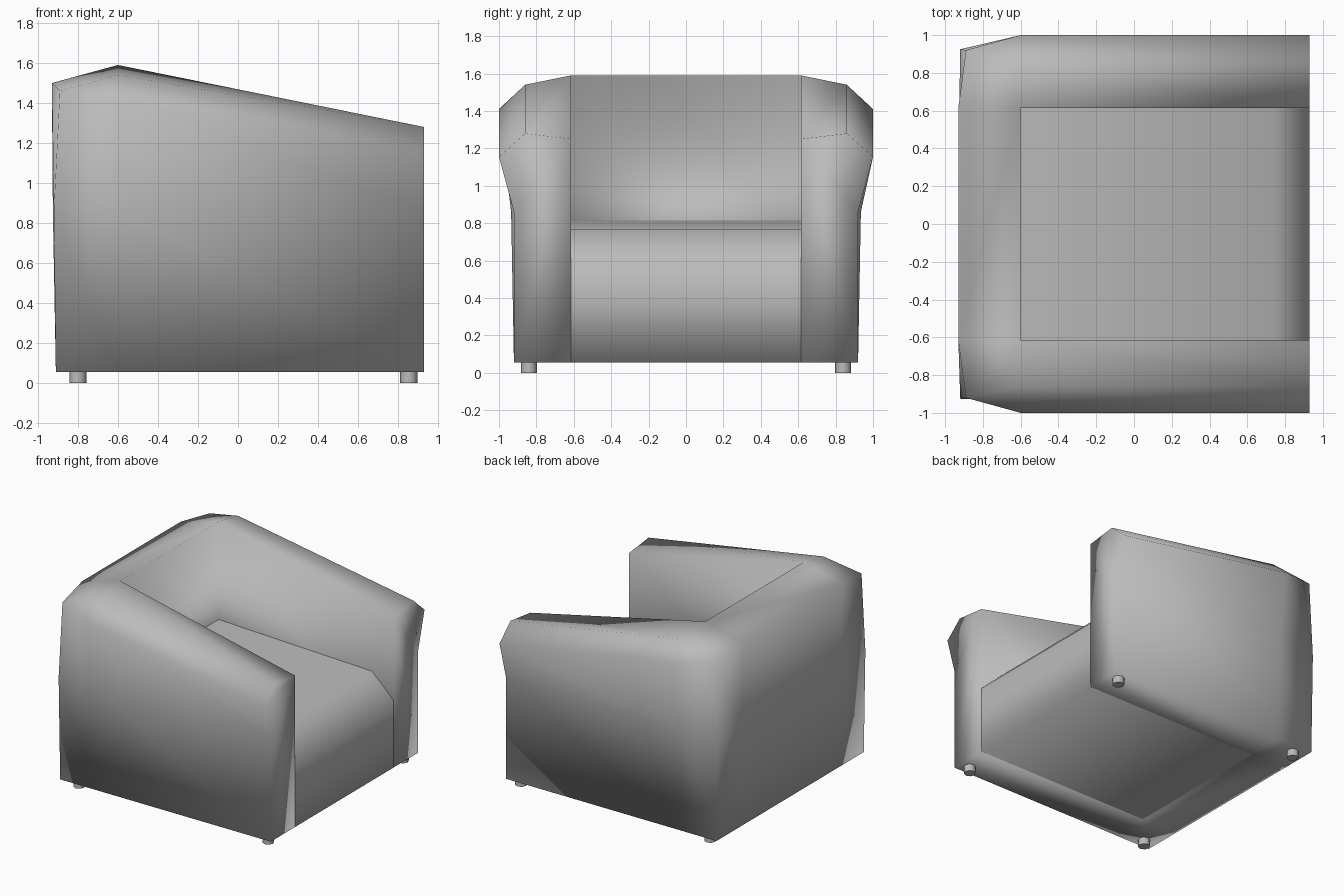
import bpy, bmesh

if "Cube" in bpy.data.objects:
    bpy.data.objects.remove(bpy.data.objects["Cube"])

grey = bpy.data.materials.new("upholstery_grey")
grey.diffuse_color = (0.5, 0.5, 0.5, 1)
grey.use_nodes = True
grey.node_tree.nodes["Principled BSDF"].inputs["Base Color"].default_value = grey.diffuse_color


def finish(name, bm):
    """Weld, orient and smooth a mesh, then add it to the scene."""
    bmesh.ops.remove_doubles(bm, verts=bm.verts, dist=0.001)
    bmesh.ops.recalc_face_normals(bm, faces=bm.faces)
    for f in bm.faces:
        f.smooth = True
    me = bpy.data.meshes.new(name)
    bm.to_mesh(me)
    bm.free()
    me.materials.append(grey)
    ob = bpy.data.objects.new(name, me)
    bpy.context.collection.objects.link(ob)
    return ob


# Arms and back: one section swept around the U shape.
# Each section: inner bottom, inner top, ridge, shoulder, waist, outer bottom
IB, IT = (-0.6, 0.615, 0.055), (-0.6, 0.615, 1.59)
front = [(0.93, 0.615, 0.055), (0.93, 0.615, 1.25), (0.93, 0.86, 1.28),
         (0.93, 1.0, 1.155), (0.93, 0.92, 0.86), (0.93, 0.92, 0.055)]
middle = [IB, IT, (-0.6, 0.86, 1.54), (-0.6, 1.0, 1.41),
          (-0.6, 0.935, 0.86), (-0.6, 0.92, 0.055)]
corner_top = (-0.89, 0.92, 1.46)
corner = [IB, IT, corner_top, corner_top,
          (-0.92, 0.925, 0.86), (-0.91, 0.92, 0.055)]
back_top = (-0.93, 0.615, 1.50)
back = [IB, IT, back_top, back_top,
        (-0.925, 0.615, 0.86), (-0.91, 0.615, 0.055)]
half = [front, middle, corner, back]
sections = half + [[(x, -y, z) for x, y, z in s] for s in reversed(half)]

bm = bmesh.new()
rings = [[bm.verts.new(p) for p in s] for s in sections]
for a, b in zip(rings, rings[1:]):
    for i in range(6):
        j = (i + 1) % 6
        quad = []
        for v in (a[i], a[j], b[j], b[i]):  # drop repeated corners
            if all((v.co - q.co).length > 0.001 for q in quad):
                quad.append(v)
        if len(quad) > 2:
            bm.faces.new(quad)
bm.faces.new(rings[0])
bm.faces.new(rings[-1])
finish("arms_and_back", bm)

# Seat block with a rounded front edge, fitted between the arms
profile = [(-0.6, 0.055), (0.93, 0.055), (0.93, 0.585), (0.74, 0.765), (-0.6, 0.815)]
bm = bmesh.new()
left = [bm.verts.new((x, -0.615, z)) for x, z in profile]
right = [bm.verts.new((x, 0.615, z)) for x, z in profile]
for i in range(4):
    bm.faces.new((left[i], left[i + 1], right[i + 1], right[i]))
seat = finish("seat", bm)

# Feet
for x, xname in ((-0.8, "back"), (0.853, "front")):
    for y, yname in ((-0.84, "left"), (0.84, "right")):
        bpy.ops.mesh.primitive_cylinder_add(vertices=8, radius=0.043, depth=0.06,
                                            location=(x, y, 0.03))
        foot = bpy.context.object
        foot.name = f"foot_{xname}_{yname}"
        foot.data.materials.append(grey)
        bpy.ops.object.shade_smooth_by_angle(angle=1.0)
